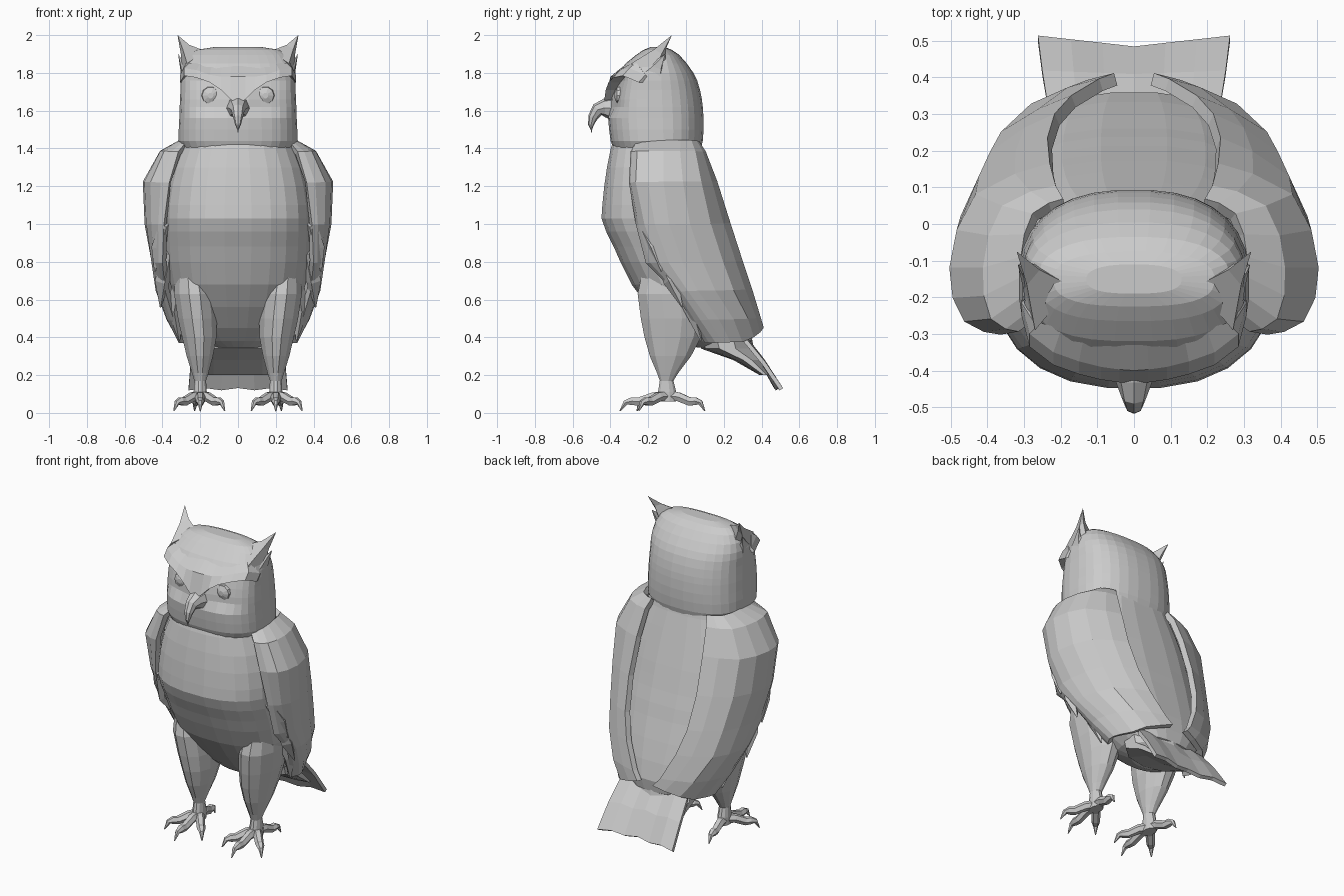
import bpy, bmesh
from math import cos, sin, pi
from mathutils import Vector


def make(name, rings, closed=True, caps=True, mirror=False, thick=0):
    """Skin a list of rings into one flat-shaded mesh object."""
    bm = bmesh.new()
    rows = [[bm.verts.new(p) for p in r] for r in rings]
    n = len(rows[0])
    for a, b in zip(rows, rows[1:]):
        for i in range(n if closed else n - 1):
            j = (i + 1) % n
            bm.faces.new((a[i], a[j], b[j], b[i]))
    if closed and caps:
        bm.faces.new(rows[0])
        bm.faces.new(rows[-1])
    bmesh.ops.recalc_face_normals(bm, faces=bm.faces)
    me = bpy.data.meshes.new(name)
    bm.to_mesh(me)
    bm.free()
    ob = bpy.data.objects.new(name, me)
    bpy.context.collection.objects.link(ob)
    if thick:
        s = ob.modifiers.new("thickness", 'SOLIDIFY')
        s.thickness, s.offset = thick, 0
    if mirror:
        ob.modifiers.new("mirror", 'MIRROR')
    return ob


def oval(z, yf, yb, hw, n, front=2.0, back=2.0, cx=0):
    """Horizontal superellipse ring with separate front and back squareness."""
    cy, ry, out = (yf + yb) / 2, (yb - yf) / 2, []
    for i in range(n):
        t = 2 * pi * (i + .5) / n
        c, s = cos(t), sin(t)
        e = 2 / (back if s > 0 else front)
        out.append(Vector((cx + hw * abs(c) ** e * (1 if c > 0 else -1),
                           cy + ry * abs(s) ** e * (1 if s > 0 else -1), z)))
    return out


def tube(name, pts, radii, n=6, mirror=True):
    """Tapered tube through points."""
    P, rings = [Vector(p) for p in pts], []
    for k, p in enumerate(P):
        d = P[min(k + 1, len(P) - 1)] - P[max(k - 1, 0)]
        q = d.to_track_quat('Z', 'Y')
        rings.append([p + q @ Vector((radii[k] * cos(2 * pi * i / n),
                                      radii[k] * sin(2 * pi * i / n), 0)) for i in range(n)])
    return make(name, rings, mirror=mirror)


# Body: leaning barrel that tucks in behind the legs
body = [(1.46, -.38, .07, .29), (1.4, -.40, .085, .305), (1.3, -.42, .115, .345),
        (1.2, -.435, .145, .37), (1.1, -.445, .175, .385), (1.03, -.45, .195, .388),
        (.96, -.425, .215, .388), (.88, -.385, .24, .385), (.8, -.35, .262, .38),
        (.68, -.29, .30, .36), (.56, -.20, .335, .32), (.45, -.10, .36, .27),
        (.38, -.02, .35, .20), (.345, .06, .29, .12)]
make("body", [oval(*r, 24, 2.4, 2.8) for r in body])

# Head: squarish front, round back, shallow eye hollows
head = [(1.4, -.385, .08, .295), (1.44, -.40, .09, .315), (1.5, -.408, .094, .315),
        (1.56, -.413, .094, .312), (1.62, -.413, .09, .31), (1.66, -.41, .085, .308),
        (1.71, -.40, .075, .306), (1.76, -.385, .06, .306), (1.80, -.36, .04, .303),
        (1.85, -.32, .005, .29), (1.895, -.265, -.035, .262), (1.922, -.225, -.075, .22),
        (1.936, -.19, -.11, .13)]
rings = [oval(*r, 32, 2.7, 2.4) for r in head]
for r in rings:
    for v in r:
        if v.y < -.2 and 1.6 < v.z < 1.78:
            v.y += .03 * max(0, 1 - (abs(v.x) - .15) ** 2 / .02)
make("head", rings)

# Eyes
tube("eye", [(.145, -.32, 1.68), (.145, -.365, 1.68), (.145, -.378, 1.68)], [.055, .045, .015], 10)

# Brow: forehead wedge whose lower edge overhangs the eyes in a V
edge = [(0, -.435, 1.635), (.04, -.432, 1.66), (.09, -.425, 1.71), (.15, -.41, 1.75),
        (.22, -.385, 1.775), (.285, -.335, 1.785), (.307, -.25, 1.75)]
make("brow", [[(x, y, z), (x, y + .035, max(z + .04, 1.78)), (x * .9, -.31 + .5 * x * x, 1.853),
               (x * .93, y + .07, z)] for x, y, z in edge], mirror=True)

# Hooked beak
tube("beak", [(0, -.37, 1.61), (0, -.43, 1.615), (0, -.468, 1.605), (0, -.493, 1.565),
              (0, -.503, 1.525), (0, -.50, 1.485)], [.07, .05, .036, .026, .015, .003], 8, False)

# Ear tufts: tall spike with a smaller one below it
for name, base, tip in [
        ("ear_tuft", [(.17, -.17, 1.915), (.27, -.29, 1.85), (.30, -.18, 1.78), (.27, -.11, 1.87)],
         (.32, -.075, 2.0)),
        ("ear_tuft_small", [(.26, -.24, 1.84), (.29, -.27, 1.76), (.30, -.14, 1.72), (.27, -.12, 1.8)],
         (.317, -.11, 1.90))]:
    c, t = sum((Vector(b) for b in base), Vector()) / 4, Vector(tip)
    mid = [Vector(b).lerp(t, .5).lerp(c.lerp(t, .5), .3) for b in base]
    make(name, [base, mid, [t.lerp(Vector(b), .01) for b in base]], mirror=True)

# Wings: rows of (z, then x,y pairs from front edge round to back edge)
wing = [(1.43, .26, -.25, .29, -.19, .30, -.09, .27, .02, .19, .055),
        (1.375, .31, -.28, .38, -.25, .40, -.12, .35, .04, .21, .09),
        (1.22, .36, -.285, .45, -.255, .487, -.12, .42, .07, .225, .15),
        (1.0, .385, -.25, .445, -.21, .477, -.09, .41, .12, .23, .22),
        (.8, .39, -.20, .43, -.14, .44, -.02, .38, .185, .21, .285),
        (.65, .375, -.05, .41, -.02, .415, .06, .35, .24, .165, .335),
        (.5, .33, .04, .36, .08, .35, .17, .27, .315, .09, .38),
        (.38, .27, .11, .30, .16, .28, .23, .20, .345, .05, .395)]
rows = []
for r in wing:
    p = [Vector((r[i], r[i + 1], r[0])) for i in range(1, 11, 2)]
    row = [p[0]]
    for k in range(4):  # add one rounded point between each pair
        a, b = p[max(k - 1, 0)], p[min(k + 2, 4)]
        row += [(p[k] + p[k + 1]) * .5625 - (a + b) * .0625, p[k + 1]]
    rows.append(row)
for i, v in enumerate(rows[-1]):  # lower edge rises toward the centre of the back
    v.z += .07 * max(0, i - 5) / 3
make("wing", rows, closed=False, mirror=True, thick=.035)

# Ragged feather tips along the front edge of the wing
for a, b, c in [((.39, -.24, 1.0), (.42, -.17, .88), (.44, -.13, .75)),
                ((.37, -.15, .85), (.40, -.08, .70), (.41, -.02, .56)),
                ((.32, -.04, .68), (.335, .03, .55), (.31, .08, .38))]:
    tube("wing_feather", [a, b, c], [.03, .042, .004], 4)

# Tail: flared fan, notched at the end, with a thicker root beneath
tail = [(.22, .48, .14, 0), (.32, .375, .235, 0), (.41, .265, .25, .01), (.505, .125, .262, .03)]
make("tail", [[(w * u, y - notch * (1 - abs(u)), z + (.012 if i % 2 else 0))
               for i, u in enumerate((-1, -.66, -.33, 0, .33, .66, 1))]
              for y, z, w, notch in tail], closed=False, thick=.022)
make("tail_root", [oval(.44, .05, .34, .22, 10), oval(.34, .08, .36, .22, 10),
                   oval(.28, .25, .40, .22, 10), oval(.20, .39, .45, .22, 10)])

# Legs: feathered thighs narrowing to the ankle
leg = [(.82, -.22, .05, .08, .25), (.63, -.262, .10, .112, .23), (.5, -.245, .11, .107, .215),
       (.4, -.225, .085, .094, .205), (.3, -.195, .03, .072, .202), (.21, -.155, -.04, .045, .20),
       (.17, -.14, -.065, .032, .20), (.11, -.15, -.05, .036, .20), (.06, -.15, -.05, .035, .20)]
make("leg", [oval(z, f, b, w, 12, cx=cx) for z, f, b, w, cx in leg], mirror=True)

# Toes with hooked claws: three forward, one back
for dx, dy in [(0, -.25), (-.13, -.16), (.14, -.15), (.03, .20)]:
    path = [(0, .09, .03), (.3, .085, .027), (.6, .06, .025), (.75, .062, .024),
            (.88, .055, .015), (1, .01, .003)]
    tube("toe", [(.2 + dx * t, -.1 + dy * t, z) for t, z, _ in path], [r for *_, r in path])
